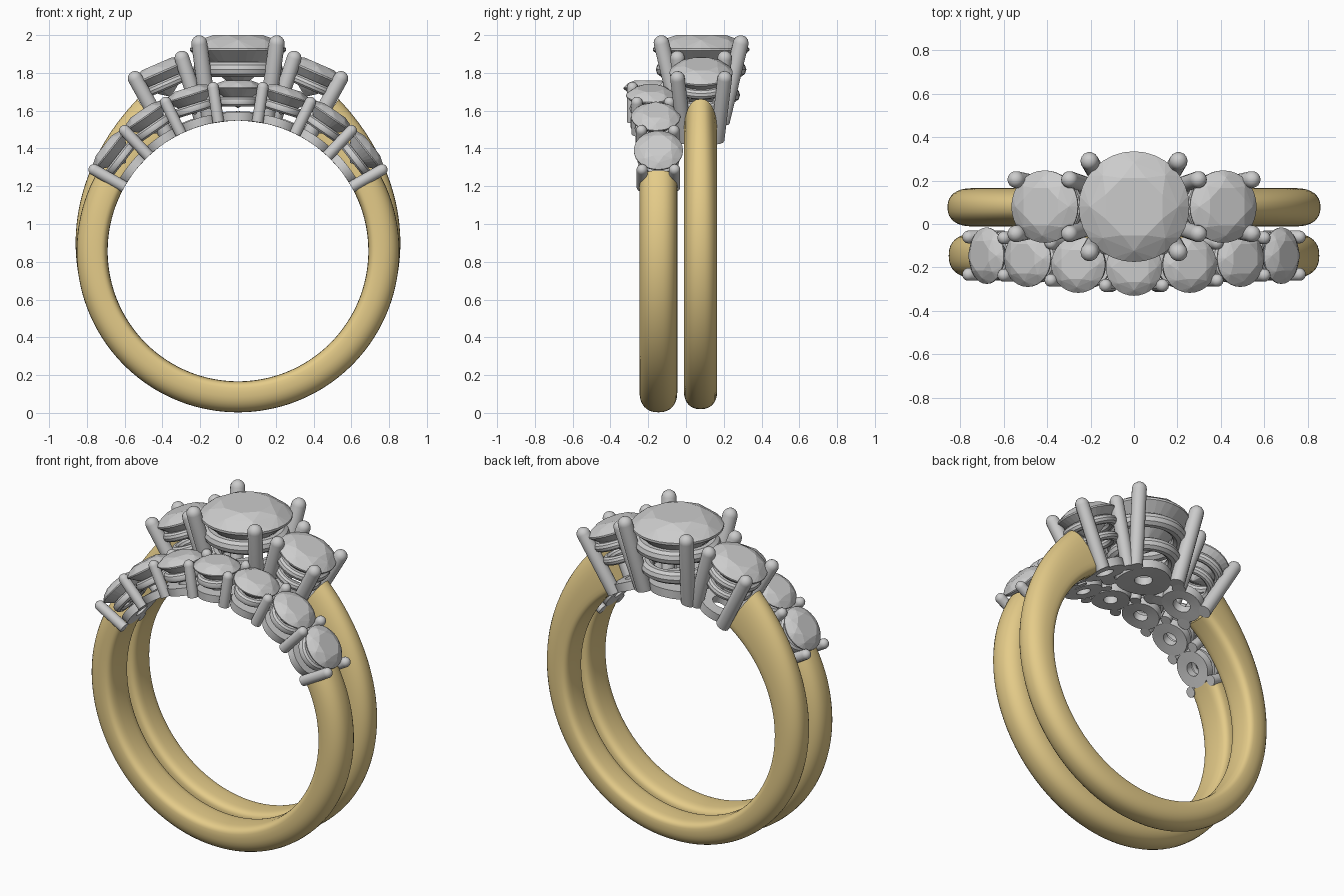
import bpy, bmesh, math
from math import sin, cos, pi, radians
from mathutils import Vector

if "Cube" in bpy.data.objects:
    bpy.data.objects.remove(bpy.data.objects["Cube"])

ZC = 0.857       # centre height of the finger hole
FINGER = 0.69    # finger hole radius


def finish(name, bm, angle=35, mat=None):
    bmesh.ops.recalc_face_normals(bm, faces=bm.faces)
    me = bpy.data.meshes.new(name)
    bm.to_mesh(me)
    bm.free()
    ob = bpy.data.objects.new(name, me)
    bpy.context.collection.objects.link(ob)
    if angle:
        me.shade_smooth()
        me.set_sharp_from_angle(angle=radians(angle))
    if mat:
        me.materials.append(mat)
    return ob


def frame(phi, yc):
    """Local (tangent, y, radial) -> world, phi measured from the top."""
    s, c = sin(phi), cos(phi)
    return lambda a, b, h: Vector((s * h + c * a, yc + b, ZC + c * h - s * a))


def bent(phi, yc):
    """Same, but wrapped round the finger."""
    return lambda a, b, h: frame(phi + a / 0.7, yc)(0, b, h)


def clamp(p):
    """Keep a point out of the finger hole."""
    r = math.hypot(p.x, p.z - ZC)
    if r < FINGER:
        k = FINGER / r
        p = Vector((p.x * k, p.y, ZC + (p.z - ZC) * k))
    return p


def skin(bm, rings, loop):
    n = len(rings[0])
    pairs = list(zip(rings, rings[1:])) + ([(rings[-1], rings[0])] if loop else [])
    for p, q in pairs:
        for i in range(n):
            j = (i + 1) % n
            bm.faces.new((p[i], p[j], q[j], q[i]))
    if not loop:
        bm.faces.new(rings[0])
        bm.faces.new(rings[-1])


def ring(bm, place, profile, n=32):
    """Revolve a closed (radius, height) profile."""
    rings = [[bm.verts.new(clamp(place(r * cos(2 * pi * i / n), r * sin(2 * pi * i / n), h)))
              for i in range(n)] for r, h in profile]
    skin(bm, rings, True)


def tube_ring(bm, place, R, h, r, rz):
    ring(bm, place, [(R + r * cos(k * pi / 5), h + rz * sin(k * pi / 5)) for k in range(10)])


def plate(bm, place, outer, hole, thick):
    ring(bm, place, [(hole, FINGER), (outer, FINGER), (outer, FINGER + thick), (hole, FINGER + thick)])


def prong(bm, p0, p1, r, n=14):
    """Round wire from p0 to p1 with a domed tip."""
    d = (p1 - p0).normalized()
    u = d.cross(Vector((0, 1, 0))).normalized()
    v = d.cross(u)
    sections = [(p0, r)] + [(p1 + d * r * sin(t), r * cos(t))
                            for t in (k * pi / 2 / 5 * 0.97 for k in range(6))]
    rings = [[bm.verts.new(clamp(c + (u * cos(2 * pi * i / n) + v * sin(2 * pi * i / n)) * q))
              for i in range(n)] for c, q in sections]
    skin(bm, rings, False)


def stone(name, place, R, h, crown, depth):
    """Round brilliant cut as the hull of its facet corners."""
    bm = bmesh.new()
    levels = [(8, 0.56, crown, 0.5), (8, 0.8, crown * 0.66, 0), (32, 1, 0.02 * R, 0),
              (32, 1, -0.03 * R, 0), (8, 0.3, -depth * 0.76, 0.5)]
    for n, q, z, off in levels:
        for i in range(n):
            t = 2 * pi * (i + off) / n
            bm.verts.new(place(q * R * cos(t), q * R * sin(t), h + z))
    bm.verts.new(place(0, 0, h - depth))
    bmesh.ops.convex_hull(bm, input=bm.verts)
    finish(name, bm, None)


def band(name, yc, hw, start, outer, mat, n=120, m=32):
    """Half-round shank, open at the top between +-start degrees."""
    bm = bmesh.new()
    rings = []
    for k in range(n + 1):
        deg = start + (360 - 2 * start) * k / n
        t = outer(min(deg, 360 - deg)) - FINGER
        place = frame(radians(deg), yc)
        row = []
        for i in range(m):
            a = 2 * pi * i / m
            c, s = cos(a), sin(a)
            e = 0.85 if s > 0 else 0.55
            y = hw * math.copysign(abs(c) ** e, c)
            mid = min(0.35 * t, 0.06)
            h = mid + (t - mid) * s ** 0.9 if s > 0 else mid - mid * abs(s) ** 0.6
            row.append(bm.verts.new(place(0, y, FINGER + h)))
        rings.append(row)
    skin(bm, rings, False)
    finish(name, bm, 45, mat)


gold = bpy.data.materials.new("gold")
gold.diffuse_color = (0.78, 0.6, 0.25, 1)
gold.use_nodes = True
gold.node_tree.nodes["Principled BSDF"].inputs["Base Color"].default_value = gold.diffuse_color

# Gold shanks
band("front_shank", -0.146, 0.1, 60, lambda d: 0.854, gold)


def swelling(d):
    u = (180 - d) / 147
    return 0.837 + 0.02 * u + 0.11 * u ** 5


band("back_shank", 0.077, 0.088, 33.5, swelling, gold)


# Front ring: seven stones on a row that bows forward at the middle
def row_y(phi):
    return -0.146 - 0.055 * cos(min(abs(phi) * 1.73, pi / 2)) ** 2


STEP = radians(17.3)
bm = bmesh.new()
for k in range(-3, 4):
    phi = k * STEP
    y = row_y(phi)
    stone("row_stone_%d" % (k + 4), frame(phi, y), 0.13, 0.863, 0.041, 0.108)
    tube_ring(bm, frame(phi, y), 0.088, 0.79, 0.024, 0.026)
    plate(bm, bent(phi, y), 0.107, 0.04, 0.045)
finish("row_seats", bm)

bm = bmesh.new()
for k in range(8):
    phi = (k - 3.5) * STEP
    f = frame(phi, row_y(phi))
    for b in (-0.086, 0.086):
        prong(bm, f(0, b, 0.68), f(0, b, 0.875), 0.03)
finish("row_prongs", bm)

# Back ring: large centre stone with a tilted stone each side
Y = 0.08
heads = [("centre", 0, 0.255, 1.068, 0.075, 0.21, (0.205, 0.21, 1.1), (0.145, 0.11, 0.66), 0.042),
         ("right", 23.5, 0.167, 1.03, 0.05, 0.14, (0.135, 0.125, 1.055), (0.095, 0.085, 0.66), 0.039),
         ("left", -23.5, 0.167, 1.03, 0.05, 0.14, (0.135, 0.125, 1.055), (0.095, 0.085, 0.66), 0.039)]
for name, deg, R, h, crown, depth, tip, foot, pr in heads:
    phi = radians(deg)
    f = frame(phi, Y)
    stone(name + "_stone", f, R, h, crown, depth)
    bm = bmesh.new()
    tube_ring(bm, f, R * 0.78, h - R * 0.42, R * 0.16, R * 0.16)
    tube_ring(bm, f, R * 0.66, h - R * 0.95, R * 0.15, R * 0.15)
    plate(bm, bent(phi, Y), R * 0.4 + 0.05, 0.05, 0.05)
    finish(name + "_seat", bm)
    bm = bmesh.new()
    for sx in (-1, 1):
        for sy in (-1, 1):
            prong(bm, f(sx * foot[0], sy * foot[1], foot[2]), f(sx * tip[0], sy * tip[1], tip[2]), pr)
    finish(name + "_prongs", bm)
